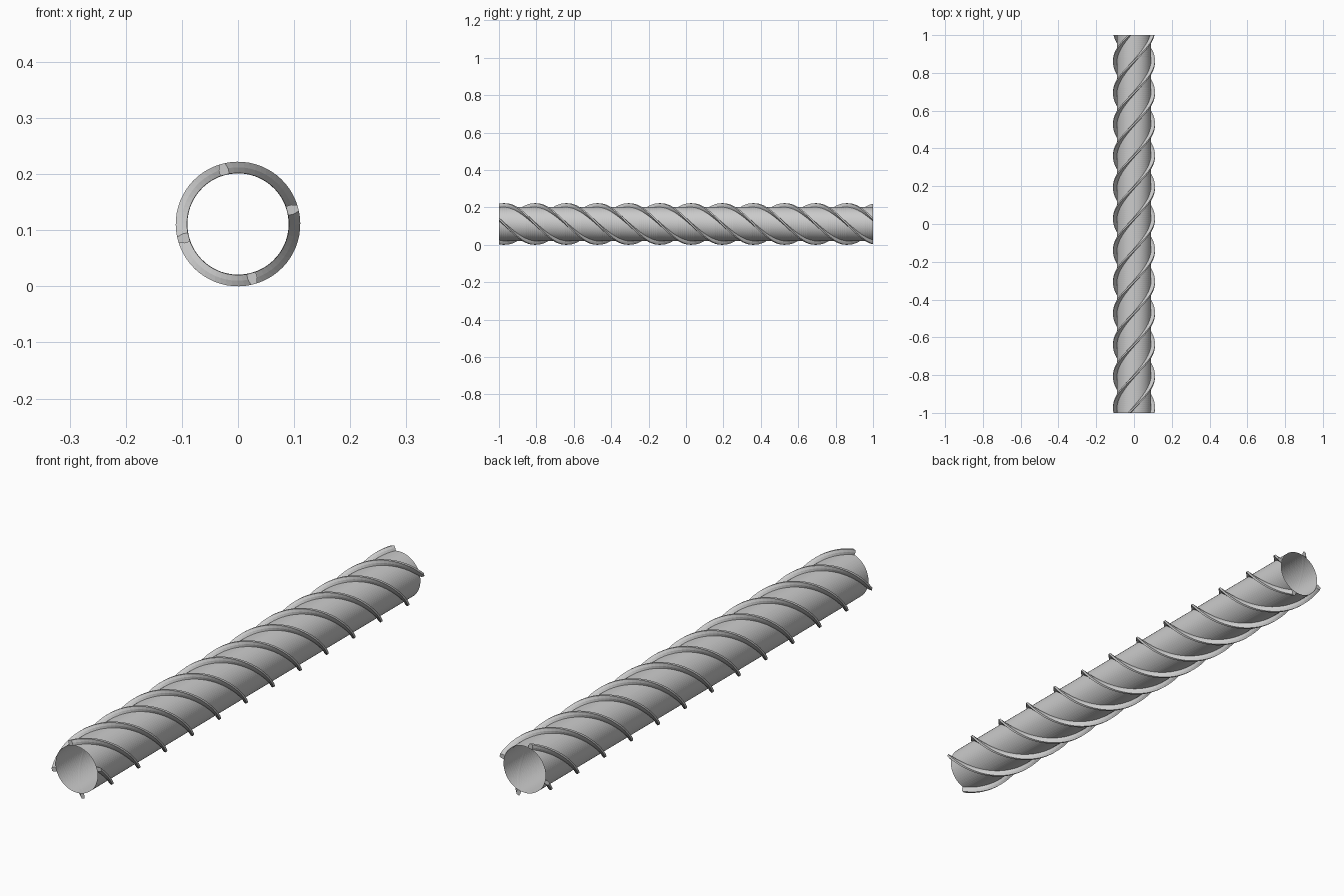
import bpy, bmesh, math

if "Cube" in bpy.data.objects:
    bpy.data.objects.remove(bpy.data.objects["Cube"])

CZ, R_TUBE, R_STEP, R_TIP = 0.111, 0.091, 0.101, 0.111
RIBS, TURNS, STEPS = 4, 3, 192
PHASE = math.radians(15)


def sweep(name, profile, closed, caps=False):
    """Sweep a polar (angle, radius) profile along y while twisting it."""
    bm = bmesh.new()
    rings = []
    for i in range(STEPS + 1):
        t = i / STEPS
        twist = PHASE - t * TURNS * math.tau
        rings.append([bm.verts.new((r * math.cos(a + twist), -1 + 2 * t,
                                    CZ + r * math.sin(a + twist)))
                      for a, r in profile])
    n = len(profile)
    for lo, hi in zip(rings, rings[1:]):
        for k in range(n if closed else n - 1):
            j = (k + 1) % n
            bm.faces.new((lo[k], lo[j], hi[j], hi[k]))
    if caps:
        bm.faces.new(rings[0])
        bm.faces.new(rings[-1])
    bmesh.ops.recalc_face_normals(bm, faces=bm.faces)
    mesh = bpy.data.meshes.new(name)
    bm.to_mesh(mesh)
    bm.free()
    ob = bpy.data.objects.new(name, mesh)
    bpy.context.collection.objects.link(ob)
    return ob


# Open-ended thin tube
sweep("tube", [(k * math.tau / 64, R_TUBE) for k in range(64)], True)

# Four helical ribs with a stepped, tapering section
for q in range(RIBS):
    c = q * math.tau / RIBS
    section = [(-0.09, R_TUBE), (-0.085, R_STEP), (-0.05, R_TIP),
               (0.05, R_TIP), (0.085, R_STEP), (0.09, R_TUBE)]
    sweep(f"rib_{q + 1}", [(c + a, r) for a, r in section], True, True)
